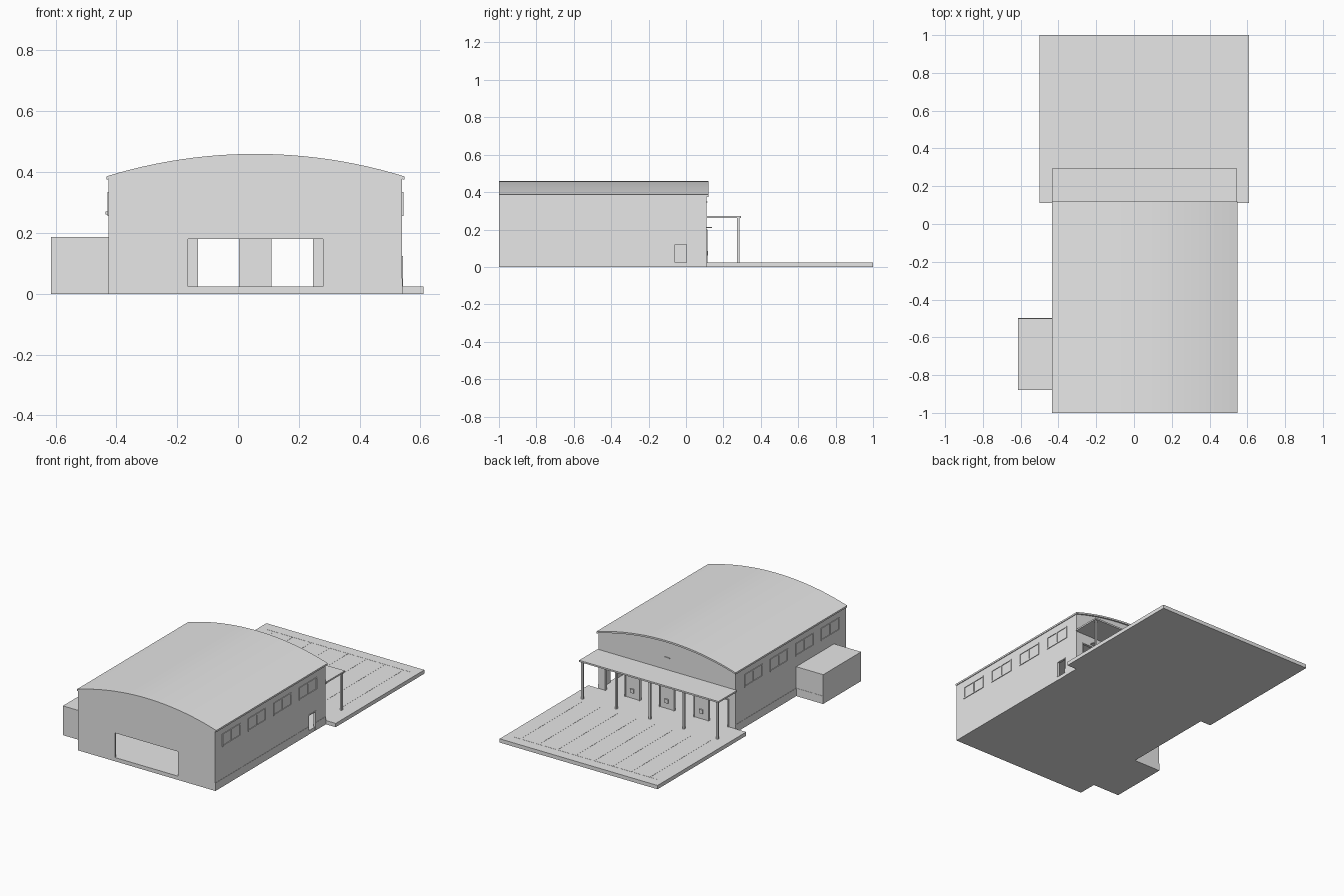
import bpy, bmesh, math
from mathutils import Vector

if "Cube" in bpy.data.objects:
    bpy.data.objects.remove(bpy.data.objects["Cube"], do_unlink=True)

GREY = bpy.data.materials.new("plain_grey")
GREY.use_nodes = True
GREY.diffuse_color = (0.8, 0.8, 0.8, 1)
GREY.node_tree.nodes["Principled BSDF"].inputs["Base Color"].default_value = (0.8, 0.8, 0.8, 1)


def finish(name, bm):
    bmesh.ops.recalc_face_normals(bm, faces=bm.faces)
    mesh = bpy.data.meshes.new(name)
    bm.to_mesh(mesh)
    bm.free()
    mesh.materials.append(GREY)
    obj = bpy.data.objects.new(name, mesh)
    bpy.context.collection.objects.link(obj)
    return obj


def add_box(bm, xs, ys, zs):
    lo, hi = (Vector(p) for p in zip(xs, ys, zs))
    verts = bmesh.ops.create_cube(bm, size=1)["verts"]
    for v in verts:
        v.co = (lo + hi) / 2 + v.co * (hi - lo)


def boxes(name, *specs):
    bm = bmesh.new()
    for spec in specs:
        add_box(bm, *spec)
    return finish(name, bm)


def prism(name, profile, y0, y1):
    """Extrude an x-z outline along y."""
    bm = bmesh.new()
    face = bm.faces.new([bm.verts.new((x, y0, z)) for x, z in profile])
    ext = bmesh.ops.extrude_face_region(bm, geom=[face])["geom"]
    bmesh.ops.translate(bm, vec=(0, y1 - y0, 0),
                        verts=[v for v in ext if isinstance(v, bmesh.types.BMVert)])
    return finish(name, bm)


def cut(obj, *specs):
    """Cut box-shaped openings and bake the result."""
    cutter = boxes("opening_cutter", *specs)
    cutter.hide_render = True
    mod = obj.modifiers.new("openings", "BOOLEAN")
    mod.operation, mod.solver, mod.object = "DIFFERENCE", "EXACT", cutter
    dg = bpy.context.evaluated_depsgraph_get()
    mesh = bpy.data.meshes.new_from_object(obj.evaluated_get(dg))
    obj.modifiers.clear()
    obj.data = mesh
    bpy.data.objects.remove(cutter, do_unlink=True)


MID, LEFT, RIGHT = 0.057, -0.425, 0.54
FRONT, BACK, FLOOR, WALL = -1.0, 0.11, 0.024, 0.012
HALF, EAVE, RISE = 0.49, 0.386, 0.074
RADIUS = (HALF ** 2 + RISE ** 2) / (2 * RISE)


def roof_z(x):
    return EAVE + RISE - RADIUS + math.sqrt(RADIUS ** 2 - (x - MID) ** 2)


def arc(half, drop=0.0, n=24):
    xs = [MID - half + 2 * half * i / n for i in range(n + 1)]
    return [(x, roof_z(x) - drop) for x in xs]


# Arched roof
prism("roof", arc(HALF) + arc(HALF, 0.011)[::-1], FRONT, 0.12)

# Gable walls with the wide front opening and four rear bays
gable = [(RIGHT, 0), (LEFT, 0)] + arc((RIGHT - LEFT) / 2, 0.006)
front_wall = prism("front_wall", gable, FRONT, FRONT + WALL)
cut(front_wall, ((-0.165, 0.28), (FRONT - 0.1, FRONT + 0.1), (FLOOR, 0.18)))
bays = [MID + 0.242 * (i - 1.5) for i in range(4)]
back_wall = prism("back_wall", gable, BACK - WALL, BACK)
cut(back_wall, *[((c - 0.068, c + 0.068), (0, 0.3), (FLOOR, 0.195)) for c in bays])

# Side walls, with a doorway on the left one
DOOR = (-0.06, 0.003)
left_wall = boxes("left_wall", ((RIGHT - WALL, RIGHT), (FRONT, BACK), (0, 0.385)))
cut(left_wall, ((RIGHT - 0.1, RIGHT + 0.1), DOOR, (FLOOR, 0.12)))
boxes("right_wall", ((LEFT, LEFT + WALL), (FRONT, BACK), (0, 0.385)))

# Floor, yard slab and side annex
boxes("floor", ((LEFT + 0.001, RIGHT - 0.001), (FRONT + 0.001, BACK), (0, FLOOR)))
boxes("yard_slab", ((-0.5, 0.61), (BACK, 1.0), (0, FLOOR)))
boxes("annex", ((-0.615, LEFT), (-0.88, -0.5), (0, 0.186)))

# Low plinth bands
T = 0.0015
boxes("plinth",
      ((RIGHT, RIGHT + T), (FRONT, DOOR[0]), (0, 0.05)),
      ((RIGHT, RIGHT + T), (DOOR[1], BACK), (0, 0.05)),
      ((LEFT - T, LEFT), (-0.5, BACK), (0, 0.05)),
      ((LEFT - T, LEFT), (FRONT, -0.88), (0, 0.05)),
      ((-0.615, LEFT), (-0.5, -0.5 + T), (0, 0.05)))

# Door frame
boxes("door_frame", *[((RIGHT, RIGHT + 0.003), ys, zs) for ys, zs in (
    ((DOOR[0] - 0.005, DOOR[0]), (FLOOR, 0.125)),
    ((DOOR[1], DOOR[1] + 0.005), (FLOOR, 0.125)),
    (DOOR, (0.12, 0.125)))])

# Twin-pane windows, four on each side
for side, wall_x, out in (("left", RIGHT, 1), ("right", LEFT, -1)):
    for i in range(4):
        y0 = -0.93 + 0.257 * i
        y1, z0, z1, b = y0 + 0.18, 0.255, 0.335, 0.007
        xs = sorted((wall_x, wall_x + out * 0.004))
        mid = (y0 + y1) / 2
        boxes(f"{side}_window_{i + 1}",
              (xs, (y0, y1), (z0, z0 + b)), (xs, (y0, y1), (z1 - b, z1)),
              *[(xs, (y - b / 2, y + b / 2), (z0 + b, z1 - b))
                for y in (y0 + b / 2, mid, y1 - b / 2)])

# Canopy on five posts
boxes("canopy", ((-0.435, 0.545), (BACK, 0.295), (0.261, 0.271)))
for i in range(5):
    x = MID + 0.2375 * (i - 2)
    boxes(f"canopy_post_{i + 1}", ((x - 0.006, x + 0.006), (0.273, 0.285), (FLOOR, 0.262)))

# Bay frames, lamps and dock buffers along the back wall
for i, c in enumerate(bays):
    boxes(f"bay_frame_{i + 1}",
          ((c - 0.074, c - 0.068), (BACK, BACK + 0.005), (FLOOR, 0.2)),
          ((c + 0.068, c + 0.074), (BACK, BACK + 0.005), (FLOOR, 0.2)),
          ((c - 0.068, c + 0.068), (BACK, BACK + 0.005), (0.195, 0.2)))
    boxes(f"bay_lamp_{i + 1}", ((c - 0.012, c + 0.012), (BACK, 0.14), (0.209, 0.213)))
for i in range(3):
    x = (bays[i] + bays[i + 1]) / 2
    boxes(f"wall_box_{i + 1}", ((x - 0.012, x + 0.012), (BACK, 0.118), (0.06, 0.085)))
boxes("gable_plate", ((MID - 0.02, MID + 0.02), (BACK, BACK + 0.005), (0.345, 0.351)))

# Thin yard markings
lanes = [((x - 0.002, x + 0.002), (0.32, 0.93), (FLOOR, FLOOR + 0.0008))
         for x in (MID + 0.13 * (i - 3.5) for i in range(8))]
boxes("yard_markings", *lanes, ((-0.45, 0.56), (0.93, 0.934), (FLOOR, FLOOR + 0.0008)))
